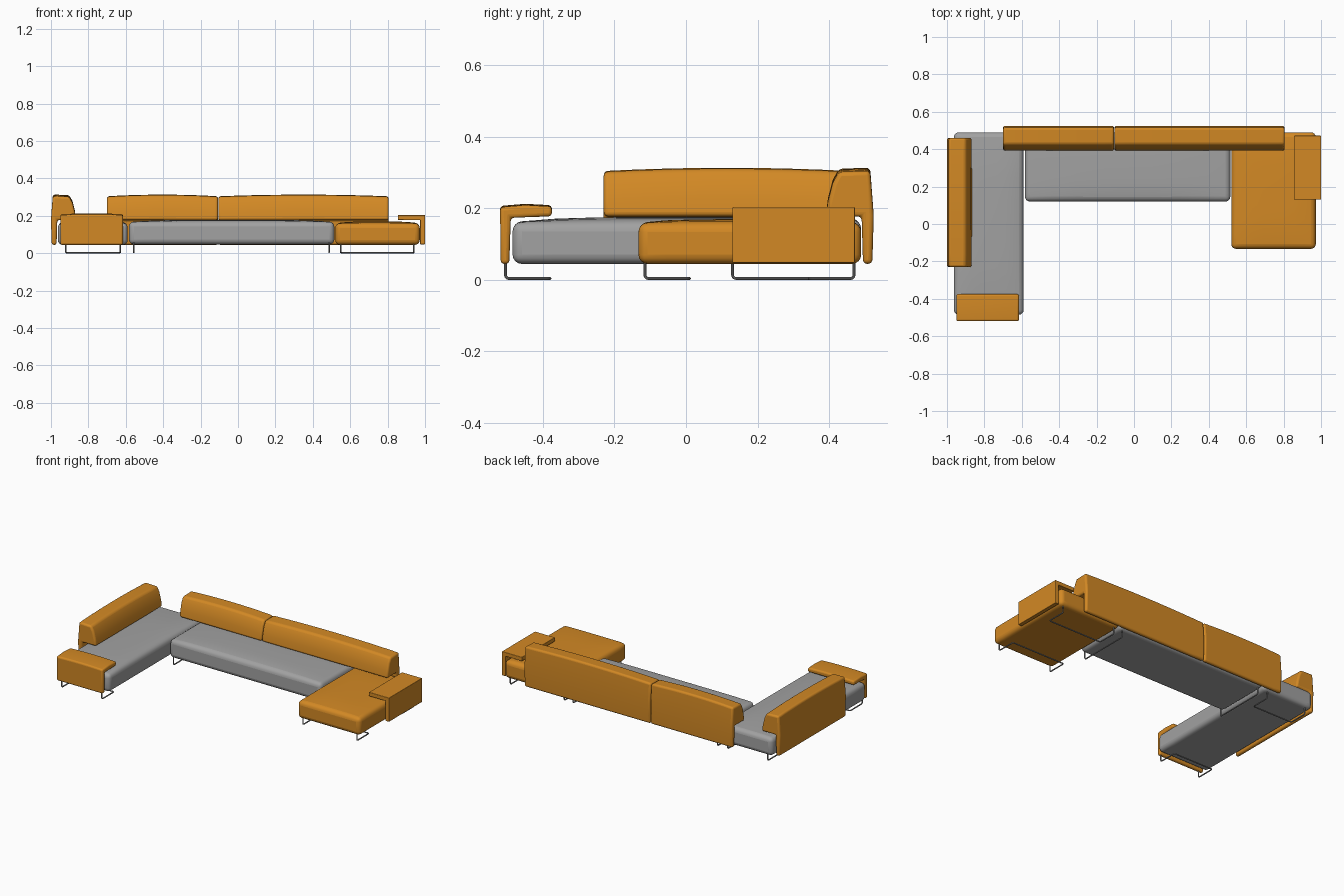
import bpy
import bmesh
from mathutils import Vector

cube = bpy.data.objects.get("Cube")
if cube:
    bpy.data.objects.remove(cube, do_unlink=True)


def material(name, color):
    m = bpy.data.materials.new(name)
    m.use_nodes = True
    m.diffuse_color = color
    m.node_tree.nodes["Principled BSDF"].inputs["Base Color"].default_value = color
    return m


ORANGE = material("orange upholstery", (0.65, 0.25, 0.018, 1))
GREY = material("grey upholstery", (0.36, 0.36, 0.36, 1))
METAL = material("leg metal", (0.25, 0.25, 0.25, 1))


def finish(name, bm, mat, bevel=0.0, segments=4):
    """Turn a bmesh into a smooth-shaded object with softened edges."""
    bmesh.ops.recalc_face_normals(bm, faces=bm.faces)
    mesh = bpy.data.meshes.new(name)
    bm.to_mesh(mesh)
    bm.free()
    obj = bpy.data.objects.new(name, mesh)
    bpy.context.collection.objects.link(obj)
    mesh.materials.append(mat)
    if bevel:
        mod = obj.modifiers.new("soft edges", 'BEVEL')
        mod.width = bevel
        mod.segments = segments
        mod.limit_method = 'ANGLE'
        mod.angle_limit = 0.6
    bpy.ops.object.select_all(action='DESELECT')
    bpy.context.view_layer.objects.active = obj
    obj.select_set(True)
    bpy.ops.object.shade_smooth_by_angle(angle=0.7)
    return obj


def seat(name, x0, x1, y0, y1, z0, z1, crown, mat):
    """Padded block whose top swells gently towards the middle."""
    bm = bmesh.new()
    bmesh.ops.create_grid(bm, x_segments=8, y_segments=8, size=1)
    top = bmesh.ops.extrude_face_region(bm, geom=bm.faces[:])["geom"]
    raised = {v for v in top if isinstance(v, bmesh.types.BMVert)}
    for v in bm.verts:
        u, w = v.co.x, v.co.y
        z = z1 + crown * (1 - u ** 4) * (1 - w ** 4) if v in raised else z0
        v.co = ((x0 + x1) / 2 + u * (x1 - x0) / 2,
                (y0 + y1) / 2 + w * (y1 - y0) / 2, z)
    return finish(name, bm, mat, 0.026)


def wrap(name, profile, start, end, place, crown, bevel):
    """Sweep a (depth, height) profile along a side; the top arches by crown."""
    bm = bmesh.new()
    steps = 10
    rings = []
    for i in range(steps + 1):
        t = i / steps
        lift = crown * (1 - (2 * t - 1) ** 2)
        rings.append([bm.verts.new(place(start + (end - start) * t, d,
                                         z + (lift if z > 0.19 else 0)))
                      for d, z in profile])
    n = len(profile)
    for a, b in zip(rings, rings[1:]):
        for j in range(n):
            k = (j + 1) % n
            bm.faces.new((a[j], a[k], b[k], b[j]))
    bm.faces.new(rings[0])
    bm.faces.new(rings[-1])
    return finish(name, bm, ORANGE, bevel)


def skid(name, corners, radius=0.004, fillet=0.012):
    """Bent metal rod with rounded corners."""
    pts = [Vector(c) for c in corners]
    path = [pts[0]]
    for p, q, r in zip(pts, pts[1:], pts[2:]):
        a = q + (p - q).normalized() * fillet
        b = q + (r - q).normalized() * fillet
        path += [a * (1 - t) ** 2 + q * 2 * t * (1 - t) + b * t * t
                 for t in (0, 0.25, 0.5, 0.75, 1)]
    path.append(pts[-1])
    curve = bpy.data.curves.new(name, 'CURVE')
    curve.dimensions = '3D'
    curve.bevel_depth = radius
    curve.bevel_resolution = 2
    curve.use_fill_caps = True
    spline = curve.splines.new('POLY')
    spline.points.add(len(path) - 1)
    for sp, p in zip(spline.points, path):
        sp.co = (*p, 1)
    temp = bpy.data.objects.new(name + " path", curve)
    bpy.context.collection.objects.link(temp)
    bm = bmesh.new()
    bm.from_mesh(bpy.data.meshes.new_from_object(temp))
    bpy.data.objects.remove(temp, do_unlink=True)
    return finish(name, bm, METAL)


# Seats
seat("right_chaise_seat", -0.963, -0.59, -0.485, 0.49, 0.045, 0.162, 0.014, GREY)
seat("middle_seat", -0.583, 0.515, 0.12, 0.49, 0.048, 0.168, 0.011, GREY)
seat("left_chaise_seat", 0.52, 0.972, -0.133, 0.49, 0.045, 0.16, 0.01, ORANGE)

# Backrests: thin outer panel with a thick tapering cushion on top
back = [(0.004, 0.045), (0.03, 0.045), (0.034, 0.178), (0.134, 0.178),
        (0.128, 0.22), (0.115, 0.27), (0.098, 0.302), (0.01, 0.305), (0, 0.18)]


def at_back(s, d, z):
    return s, 0.525 - d, z


def at_right(s, d, z):
    return -1 + d, s, z


def at_front(s, d, z):
    return s, -0.52 + d, z


def at_left(s, d, z):
    return 1 - d, s, z


wrap("right_back_cushion", back, -0.7, -0.107, at_back, 0.009, 0.012)
wrap("left_back_cushion", back, -0.105, 0.805, at_back, 0.009, 0.012)
wrap("side_back_cushion", back, -0.23, 0.46, at_right, 0.009, 0.012)

# Armrests: outer panel folding over into a flat top
soft_arm = [(0.002, 0.045), (0.026, 0.045), (0.03, 0.174), (0.145, 0.178),
            (0.145, 0.205), (0.07, 0.209), (0, 0.203)]
crisp_arm = [(0, 0.048), (0.026, 0.048), (0.026, 0.178), (0.145, 0.178),
             (0.145, 0.204), (0, 0.204)]
wrap("front_armrest", soft_arm, -0.95, -0.615, at_front, 0.004, 0.01)
wrap("left_armrest", crisp_arm, 0.13, 0.472, at_left, 0, 0.003)

# Chaise legs: posts at the ends, runners turned inwards, joined by a crossbar
FLOOR, TOP = 0.004, 0.06
for label, x0, x1, front, rear in (("right_chaise", -0.92, -0.63, -0.505, 0.47),
                                   ("left_chaise", 0.55, 0.94, -0.115, 0.47)):
    for end, y, reach in (("front", front, 0.125), ("rear", rear, -0.125)):
        skid(f"{label}_{end}_leg",
             [(x0, y, TOP), (x0, y, FLOOR), (x0, y + reach, FLOOR),
              (x1, y + reach, FLOOR), (x1, y, FLOOR), (x1, y, TOP)])

# Middle seat legs: upright loops running front to back
for side, x in (("right", -0.557), ("left", 0.487)):
    skid(f"middle_{side}_leg",
         [(x, 0.13, TOP), (x, 0.13, FLOOR), (x, 0.47, FLOOR), (x, 0.47, TOP)])
